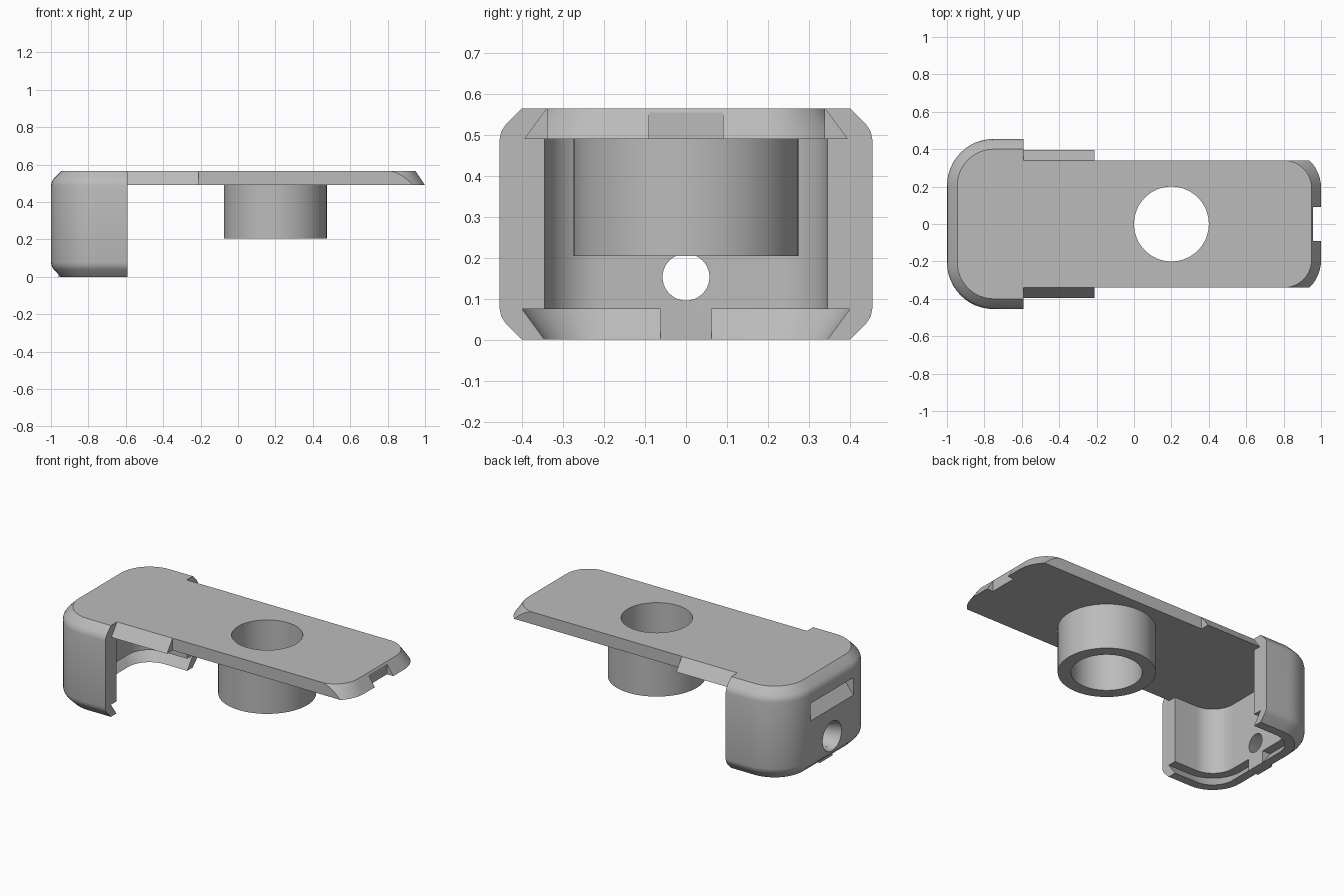
import bpy, bmesh, math
from mathutils import Matrix

cube = bpy.data.objects.get("Cube")
if cube:
    bpy.data.objects.remove(cube, do_unlink=True)

GREY = (0.5, 0.5, 0.5, 1.0)
mat = bpy.data.materials.new("plain grey")
mat.use_nodes = True
mat.diffuse_color = GREY
for node in mat.node_tree.nodes:
    if node.type == 'BSDF_PRINCIPLED':
        node.inputs["Base Color"].default_value = GREY


def make(name, bm):
    bmesh.ops.recalc_face_normals(bm, faces=bm.faces)
    mesh = bpy.data.meshes.new(name)
    bm.to_mesh(mesh)
    bm.free()
    mesh.materials.append(mat)
    ob = bpy.data.objects.new(name, mesh)
    bpy.context.scene.collection.objects.link(ob)
    return ob


def loft(name, layers):
    """Skin a stack of equal-length closed outlines and cap both ends."""
    bm = bmesh.new()
    rings = [[bm.verts.new(p) for p in layer] for layer in layers]
    count = len(rings[0])
    for low, high in zip(rings, rings[1:]):
        for i in range(count):
            j = (i + 1) % count
            bm.faces.new((low[i], low[j], high[j], high[i]))
    bm.faces.new(rings[0])
    bm.faces.new(rings[-1])
    return make(name, bm)


def outline(z, flat, tip, half, r, n=12):
    """Tongue outline: square at x=flat, rounded corners at x=tip."""
    s = 1 if tip > flat else -1
    pts = [(flat, -half, z)]
    for side in (-1, 1):
        for i in range(n + 1):
            a = math.pi / 2 * (i / n if side > 0 else i / n - 1)
            pts.append((tip - s * r + s * r * math.cos(a),
                        side * (half - r) + r * math.sin(a), z))
    return pts + [(flat, half, z)]


def box(name, x0, x1, y0, y1, z0, z1):
    return loft(name, [[(x0, y0, z), (x1, y0, z), (x1, y1, z), (x0, y1, z)] for z in (z0, z1)])


def cone(name, r1, r2, depth, matrix):
    bm = bmesh.new()
    bmesh.ops.create_cone(bm, cap_ends=True, segments=64, radius1=r1, radius2=r2,
                          depth=depth, matrix=matrix)
    return make(name, bm)


def finish(ob, cutters=()):
    """Subtract the cutters, bake the result and shade it."""
    for c in cutters:
        m = ob.modifiers.new("cut", 'BOOLEAN')
        m.operation, m.solver, m.object = 'DIFFERENCE', 'EXACT', c
    if cutters:
        dg = bpy.context.evaluated_depsgraph_get()
        mesh = bpy.data.meshes.new_from_object(ob.evaluated_get(dg))
        ob.modifiers.clear()
        ob.data = mesh
        for c in cutters:
            bpy.data.objects.remove(c, do_unlink=True)
    bpy.ops.object.select_all(action='DESELECT')
    ob.select_set(True)
    bpy.context.view_layer.objects.active = ob
    bpy.ops.object.shade_smooth_by_angle(angle=math.radians(30))


TOP, UNDER, JOIN = 0.565, 0.49, -0.59

# Hollow end case with softened chamfers at top and bottom
soft = [(0, 0.055), (0.04, 0.015), (0.057, 0.004), (0.077, 0)]
levels = soft + [(TOP - z, inset) for z, inset in reversed(soft)]
case = loft("end_case", [outline(z, JOIN, -1 + i, 0.455 - i, 0.25 - i) for z, i in levels])
cavity = loft("cavity_cutter", [outline(z, -0.5, -0.89, 0.345, 0.145) for z in (0.06, UNDER)])
slot = loft("dovetail_cutter", [outline(-0.01, -0.5, -0.883, 0.338, 0.138),
                                outline(0.075, -0.5, -0.945, 0.4, 0.2)])
ramp = loft("ramp_cutter", [[(-1.01, y, 0.315), (-0.912, y, 0.435), (-1.01, y, 0.435)]
                            for y in (-0.21, 0.21)])
screw = cone("screw_cutter", 0.095, 0.054, 0.13,
             Matrix.Translation((-0.945, 0, 0.153)) @ Matrix.Rotation(math.pi / 2, 4, 'Y'))
finish(case, [cavity, slot, ramp, screw])

# Locking tab inside the dovetail slot
finish(box("locking_tab", -0.96, -0.89, -0.062, 0.062, 0, 0.075))


def bore():
    return cone("bore_cutter", 0.2, 0.2, 1, Matrix.Translation((0.2, 0, 0.4)))


# Sliding lid: bevelled tongue, trimmed sides ahead of the short rails
lid = loft("lid_plate", [outline(UNDER, JOIN, 1, 0.395, 0.2),
                         outline(TOP, JOIN, 0.95, 0.34, 0.15)])
trims = [box("side_trim_cutter", -0.21, 1.1, min(a, b), max(a, b), 0.4, 0.7)
         for a, b in ((0.339, 0.6), (-0.339, -0.6))]
notch = box("notch_cutter", 0.957, 1.1, -0.09, 0.09, 0.4, 0.7)
finish(lid, trims + [notch, bore()])

# Round collar under the lid
collar = cone("collar", 0.275, 0.275, UNDER - 0.205,
              Matrix.Translation((0.2, 0, (UNDER + 0.205) / 2)))
finish(collar, [bore()])
